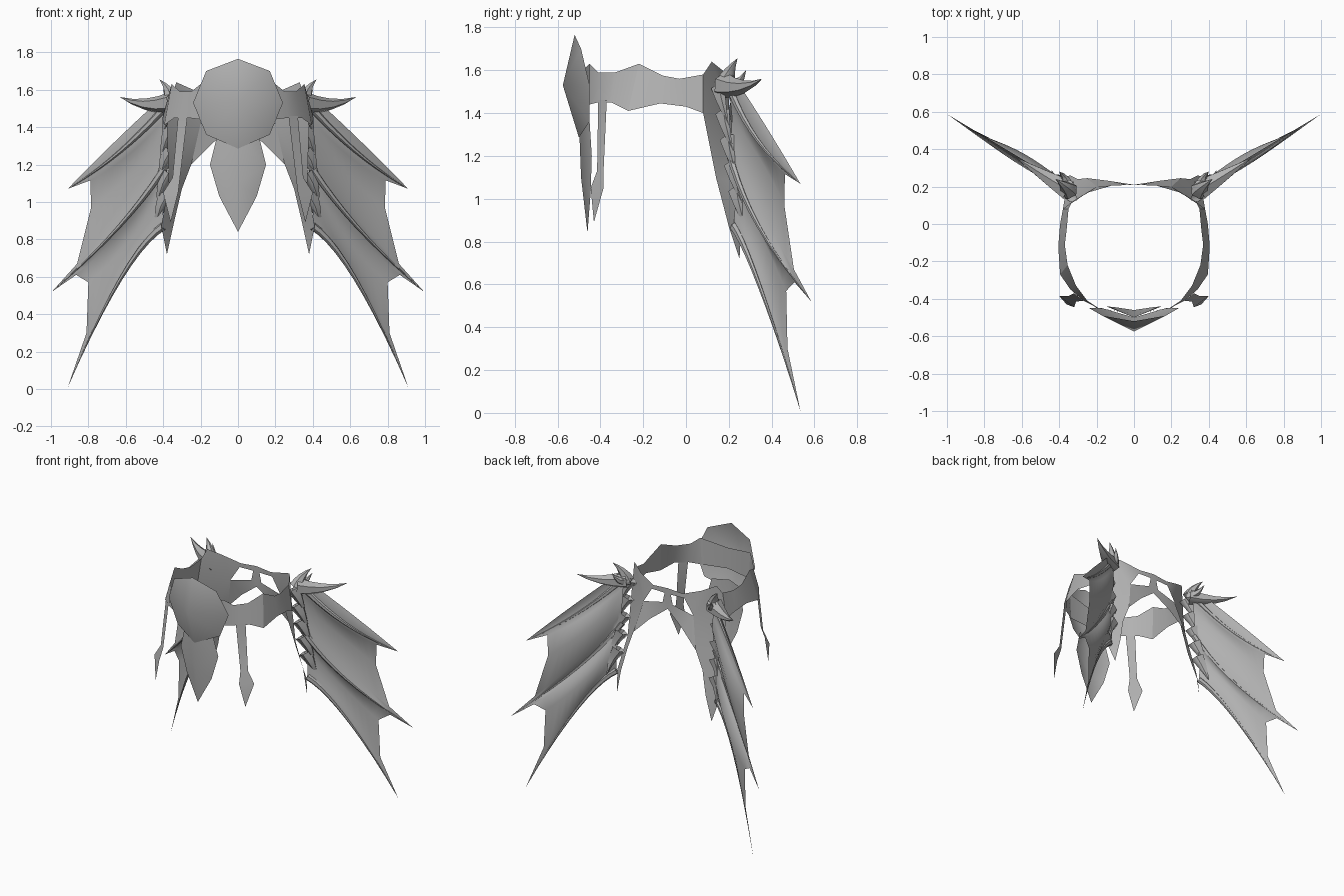
import bpy, bmesh, math
from mathutils import Vector

if "Cube" in bpy.data.objects:
    bpy.data.objects.remove(bpy.data.objects["Cube"], do_unlink=True)

grey = bpy.data.materials.new("plain_grey")
grey.use_nodes = True
colour = (0.45, 0.45, 0.45, 1)
grey.diffuse_color = colour
grey.node_tree.nodes["Principled BSDF"].inputs["Base Color"].default_value = colour


def make(name, verts, faces, angle=20, fix=True):
    """Mesh object mirrored across the middle, smooth below the given angle."""
    mesh = bpy.data.meshes.new(name)
    mesh.from_pydata([tuple(v) for v in verts], [], faces)
    mesh.materials.append(grey)
    if fix:
        bm = bmesh.new()
        bm.from_mesh(mesh)
        bmesh.ops.recalc_face_normals(bm, faces=bm.faces)
        bm.to_mesh(mesh)
        bm.free()
    obj = bpy.data.objects.new(name, mesh)
    bpy.context.collection.objects.link(obj)
    mirror = obj.modifiers.new("mirror", "MIRROR")
    mirror.use_clip = True
    bpy.ops.object.select_all(action="DESELECT")
    obj.select_set(True)
    bpy.context.view_layer.objects.active = obj
    bpy.ops.object.shade_smooth_by_angle(angle=math.radians(angle))
    return obj


def loft(rows):
    """Faces joining rows of equal length."""
    n = len(rows[0])
    faces = [(r * n + i, r * n + i + 1, (r + 1) * n + i + 1, (r + 1) * n + i)
             for r in range(len(rows) - 1) for i in range(n - 1)]
    return [p for row in rows for p in row], faces


def bezier(a, b, c, steps):
    a, b, c = Vector(a), Vector(b), Vector(c)
    ts = [i / steps for i in range(steps + 1)]
    return [a * (1 - t) ** 2 + b * 2 * t * (1 - t) + c * t * t for t in ts]


def spike(name, path, radius, sides=6, flat=1.0, angle=50):
    """Tapering horn along a path, ending in a point."""
    rows = []
    last = len(path) - 1
    for i, p in enumerate(path):
        d = (path[min(i + 1, last)] - path[max(i - 1, 0)]).normalized()
        u = d.cross(Vector((.5, -.86, 0))).normalized()
        v = d.cross(u)
        r = radius * (1 - i / last) + .0005
        ring = [2 * math.pi * k / sides for k in range(sides + 1)]
        rows.append([p + u * r * math.cos(k) + v * r * flat * math.sin(k) for k in ring])
    verts, faces = loft(rows)
    obj = make(name, verts, faces, angle)
    bm = bmesh.new()
    bm.from_mesh(obj.data)
    bmesh.ops.remove_doubles(bm, verts=bm.verts, dist=.0001)
    bm.to_mesh(obj.data)
    bm.free()


# Belt band: flared strip from the hip round to the front
upper = [(.35, .08, 1.58), (.36, -.03, 1.56), (.37, -.11, 1.575), (.355, -.22, 1.63),
         (.31, -.33, 1.59), (.25, -.41, 1.59), (.2, -.45, 1.63), (0, -.48, 1.6)]
lower = [(.38, .08, 1.4), (.395, 0, 1.43), (.405, -.12, 1.445), (.395, -.27, 1.41),
         (.34, -.35, 1.45), (.27, -.41, 1.45), (.19, -.45, 1.44), (0, -.48, 1.45)]
make("belt_band", *loft([upper, lower]))

# Back plate with two windows and long pointed side tails
plate = dict(
    A=(0, .21, 1.57), B=(.12, .205, 1.56), C=(.24, .17, 1.6), D=(.33, .12, 1.64),
    E=(.35, .08, 1.58), F=(.38, .08, 1.4), G=(.37, .14, 1.1), H=(.41, .2, .87),
    T=(.38, .25, .72), I=(.34, .26, .9), J=(.3, .24, 1.07), K=(.25, .245, 1.2),
    L=(.13, .23, 1.32), M=(0, .21, 1.42),
    p=(.025, .21, 1.53), q=(.13, .205, 1.53), r=(.2, .2, 1.42), s=(.04, .21, 1.46))
keys = list(plate)
panels = "ABqp BCq Crq CDr DEFr rFGK rKL srL sLM psMA GJK GHIJ HTI".split()
make("back_plate", plate.values(), [[keys.index(k) for k in f] for f in panels], 25)

# Buckle: shallow octagonal dome, open behind
rim = [(0, -.52, 1.765), (.17, -.49, 1.7), (.24, -.45, 1.53), (.17, -.45, 1.36), (0, -.5, 1.285)]
make("buckle", [(0, -.575, 1.53)] + rim, [(0, i, i + 1) for i in range(1, 5)], 25)

# Centre tab below the buckle, with a ridge down the middle
make("front_tab",
     [(0, -.5, 1.36), (.11, -.45, 1.36), (.15, -.44, 1.2), (.1, -.445, 1.03),
      (0, -.46, .84), (0, -.49, 1.1)],
     [(0, 5, 2, 1), (5, 3, 2), (5, 4, 3)], 25)

# Hanging front straps
make("front_strap",
     [(.27, -.41, 1.46), (.32, -.37, 1.46), (.35, -.385, 1.13), (.4, -.385, 1.05),
      (.36, -.43, .89), (.32, -.445, 1.05), (.31, -.415, 1.13)],
     [(0, 1, 2, 6), (6, 2, 3, 5), (5, 3, 4)], 25)


# Wing: pleated membrane stretched over three ribs
def on_wing(x, z, off=0):
    return Vector((x, .15 + .6 * (x - .27) + off, z))


STEPS = 10
# start, bend and end of each line (x, z), then the pleat depth
lines = [
    ((.36, 1.6), (.64, 1.35), (.91, 1.07), 0),
    ((.36, 1.54), (.62, 1.24), (.91, 1.07), -.03),
    ((.36, 1.48), (.58, 1.22), (.79, 1.115), 0),
    ((.36, 1.38), (.6, 1.1), (.785, .97), .035),
    ((.37, 1.28), (.58, .95), (.86, .67), 0),
    ((.37, 1.22), (.58, .88), (.995, .52), -.03),
    ((.38, 1.16), (.58, .84), (.865, .61), 0),
    ((.39, 1.05), (.58, .75), (.8, .57), .035),
    ((.4, .95), (.6, .7), (.81, .3), 0),
    ((.4, .87), (.6, .74), (.91, .01), -.02),
]
rows = []
for a, b, c, depth in lines:
    pts = bezier(a, b, c, STEPS)
    rows.append([on_wing(p.x, p.y, depth * math.sin(math.pi * (.1 + .9 * i / STEPS)))
                 for i, p in enumerate(pts)])
make("wing_membrane", *loft(rows), 60)
for name, index in (("upper_rib", 1), ("middle_rib", 5), ("lower_rib", 9)):
    spike(name, rows[index], .022, 6, .7)

# Horns on the hip
hub = Vector((.35, .18, 1.53))
horns = [("side_horn", (.5, .27, 1.5), (.63, .355, 1.56), .06),
         ("upper_horn", (.36, .2, 1.6), (.42, .24, 1.655), .05),
         ("rear_horn", (.36, .25, 1.52), (.4, .28, 1.6), .045)]
for name, bend, tip, radius in horns:
    spike(name, bezier(hub, bend, tip, 4), radius, 6)

# Overlapping scales down the wing root
top, bottom = Vector((.34, .15, 1.52)), Vector((.38, .23, 1.04))
for i in range(5):
    base = top.lerp(bottom, i / 4)
    tip = base + Vector((.06, .055, -.19))
    bend = base.lerp(tip, .5) + Vector((.025, -.015, .01))
    spike(f"wing_scale_{i + 1}", bezier(base, bend, tip, 3), .05, 5, .6, 35)
